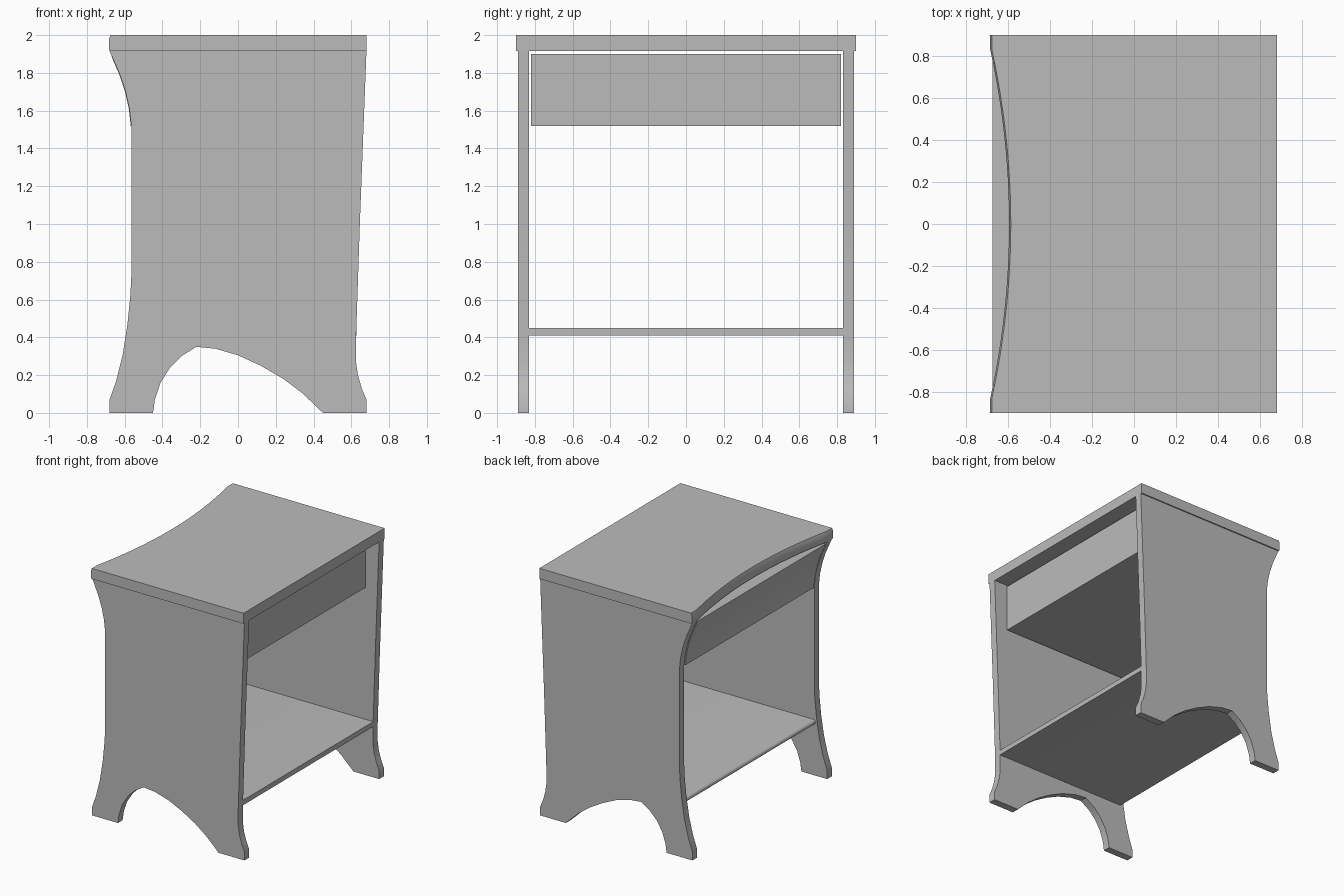
import bpy, bmesh, math

if "Cube" in bpy.data.objects:
    bpy.data.objects.remove(bpy.data.objects["Cube"])

grey = bpy.data.materials.new("plain grey")
grey.diffuse_color = (0.5, 0.5, 0.5, 1)
grey.use_nodes = True
grey.node_tree.nodes["Principled BSDF"].inputs["Base Color"].default_value = grey.diffuse_color


def loft(name, rings):
    """Solid through matching closed rings of 3D points, capped at both ends."""
    bm = bmesh.new()
    vs = [[bm.verts.new(p) for p in ring] for ring in rings]
    n = len(vs[0])
    for a, b in zip(vs, vs[1:]):
        for i in range(n):
            j = (i + 1) % n
            bm.faces.new((a[i], a[j], b[j], b[i]))
    bm.faces.new(vs[0][::-1])
    bm.faces.new(vs[-1])
    bmesh.ops.recalc_face_normals(bm, faces=bm.faces)
    me = bpy.data.meshes.new(name)
    bm.to_mesh(me)
    bm.free()
    ob = bpy.data.objects.new(name, me)
    me.materials.append(grey)
    bpy.context.collection.objects.link(ob)
    bpy.context.view_layer.objects.active = ob
    ob.select_set(True)
    bpy.ops.object.shade_smooth_by_angle(angle=math.radians(25))
    ob.select_set(False)
    return ob


def extrude_y(name, profile, y0, y1):
    return loft(name, [[(x, y, z) for x, z in profile] for y in (y0, y1)])


# Flared curve shared by the side panels and the drawer front
flare = [(-.565, 1.52), (-.575, 1.61), (-.595, 1.70), (-.625, 1.79), (-.66, 1.87)]

# Side panels with arched feet
foot_left = [(-.68, 0), (-.68, .07), (-.645, .17), (-.61, .31), (-.585, .47),
             (-.57, .62), (-.565, .72)]
back_edge = [(.68, 1.915), (.645, 1.0), (.625, .4), (.625, .27), (.635, .2),
             (.655, .13), (.68, .07), (.68, 0)]
arch = [(.45, 0), (.34, .105), (.24, .18), (.12, .25), (0, .305), (-.12, .34),
        (-.22, .35), (-.3, .3), (-.36, .24), (-.41, .16), (-.44, .07), (-.45, 0)]
panel = foot_left + flare + [(-.68, 1.915)] + back_edge + arch
for side, s in (("front", -1), ("back", 1)):
    extrude_y(side + "_side_panel", panel, s * .83, s * .89)

# Drawer with a flared face
drawer = [(x - .003, z) for x, z in flare] + [(-.672, 1.9), (.565, 1.9), (.565, 1.52)]
extrude_y("drawer", drawer, -.82, .82)

# Lower shelf with a rounded nose
nose = [(-.555 - .02 * math.cos(a), .43 + .02 * math.sin(a))
        for a in (math.radians(d) for d in range(-90, 91, 30))]
extrude_y("shelf", nose + [(.628, .45), (.628, .41)], -.83, .83)


# Table top with a bowed-in edge
def top_ring(z, offset):
    bow = []
    for i in range(25):
        y = -.83 + 1.66 * i / 24
        bow.append((-.68 + .09 * (1 - (y / .83) ** 2) - offset, y, z))
    return ([(.68, -.9, z), (-.68 - offset, -.9, z)] + bow
            + [(-.68 - offset, .9, z), (.68, .9, z)])


loft("table_top", [top_ring(1.915, 0), top_ring(1.94, .004),
                   top_ring(1.975, .004), top_ring(2.0, -.004)])
